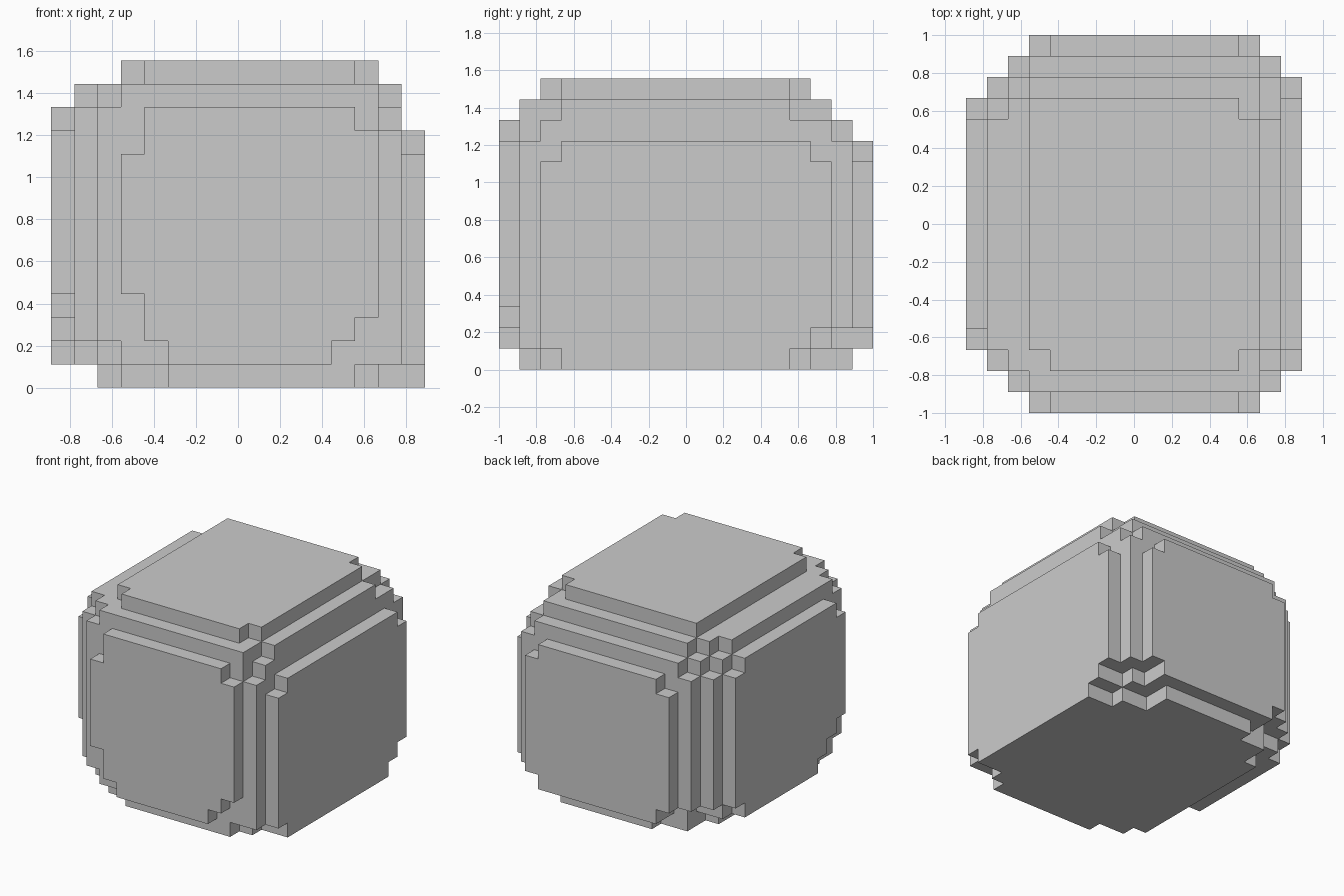
import bpy, bmesh
from mathutils import Vector

if "Cube" in bpy.data.objects:
    bpy.data.objects.remove(bpy.data.objects["Cube"])

U = 1 / 9          # edge length of one block
cells = set()


def fill(x, y, z):
    """Fill a box of blocks given three (start, end) ranges."""
    cells.update((i, j, k) for i in range(*x) for j in range(*y) for k in range(*z))


def layer(z, boxes):
    for x0, x1, y0, y1 in boxes:
        fill((x0, x1), (y0, y1), z)


# Main body
layer((2, 11), [(-6, 7, -8, 8), (-7, 7, -7, 7)])
layer((1, 2), [(-5, 7, -8, 6), (-5, 6, -8, 7), (-6, 7, -7, 6), (-7, 7, -6, 6)])

# Base
layer((0, 1), [(-3, 4, -8, 8), (4, 5, -8, 6), (5, 6, -7, 6),
               (-5, -3, -7, 7), (-6, -5, -6, 5)])

# Stepped top
layer((11, 12), [(-5, 6, -8, 8), (-6, 6, -8, 7), (-7, 7, -7, 6), (6, 7, -7, 7)])
layer((12, 13), [(-5, 6, -8, 7), (-6, 6, -7, 6), (-7, 7, -6, 5)])
layer((13, 14), [(-4, 5, -7, 6), (-5, 5, -6, 6), (5, 6, -6, 5)])

# Raised front panel: rows of z range, x range
for z0, z1, a, b in [(1, 2, -3, 4), (2, 3, -4, 5), (3, 4, -4, 6),
                     (4, 10, -5, 6), (10, 11, -4, 6), (11, 12, -4, 5)]:
    fill((a, b), (-9, 0), (z0, z1))

# Raised back panel
for z0, z1, a, b in [(1, 2, -4, 5), (2, 10, -5, 6), (10, 11, -4, 5)]:
    fill((a, b), (0, 9), (z0, z1))

# Raised left panel: rows of z range, y range
for z0, z1, a, b in [(1, 2, -3, 5), (2, 3, -4, 6), (3, 4, -5, 6),
                     (4, 11, -6, 6), (11, 12, -5, 5)]:
    fill((-8, 0), (a, b), (z0, z1))

# Raised right panel
for z0, z1, a, b in [(0, 1, -6, 5), (1, 2, -7, 6), (2, 10, -7, 7), (10, 11, -6, 6)]:
    fill((0, 8), (a, b), (z0, z1))

# Skin the blocks with outer faces only, then merge the flat areas
bm = bmesh.new()
verts = {}


def vert(p):
    key = tuple(round(c) for c in p)
    if key not in verts:
        verts[key] = bm.verts.new(Vector(key) * U)
    return verts[key]


for cell in cells:
    for axis in range(3):
        for side in (0, 1):
            n = [0, 0, 0]
            n[axis] = 2 * side - 1
            if tuple(c + d for c, d in zip(cell, n)) in cells:
                continue
            o, u, v = Vector(cell), Vector((0, 0, 0)), Vector((0, 0, 0))
            o[axis] += side
            u[(axis + 1) % 3] = 1
            v[(axis + 2) % 3] = 1
            corners = [o, o + u, o + u + v, o + v]
            bm.faces.new([vert(p) for p in (corners if side else corners[::-1])])

bmesh.ops.dissolve_limit(bm, angle_limit=0.01, verts=bm.verts[:], edges=bm.edges[:])
mesh = bpy.data.meshes.new("block_boulder")
bm.to_mesh(mesh)
bm.free()
bpy.context.collection.objects.link(bpy.data.objects.new("block_boulder", mesh))
